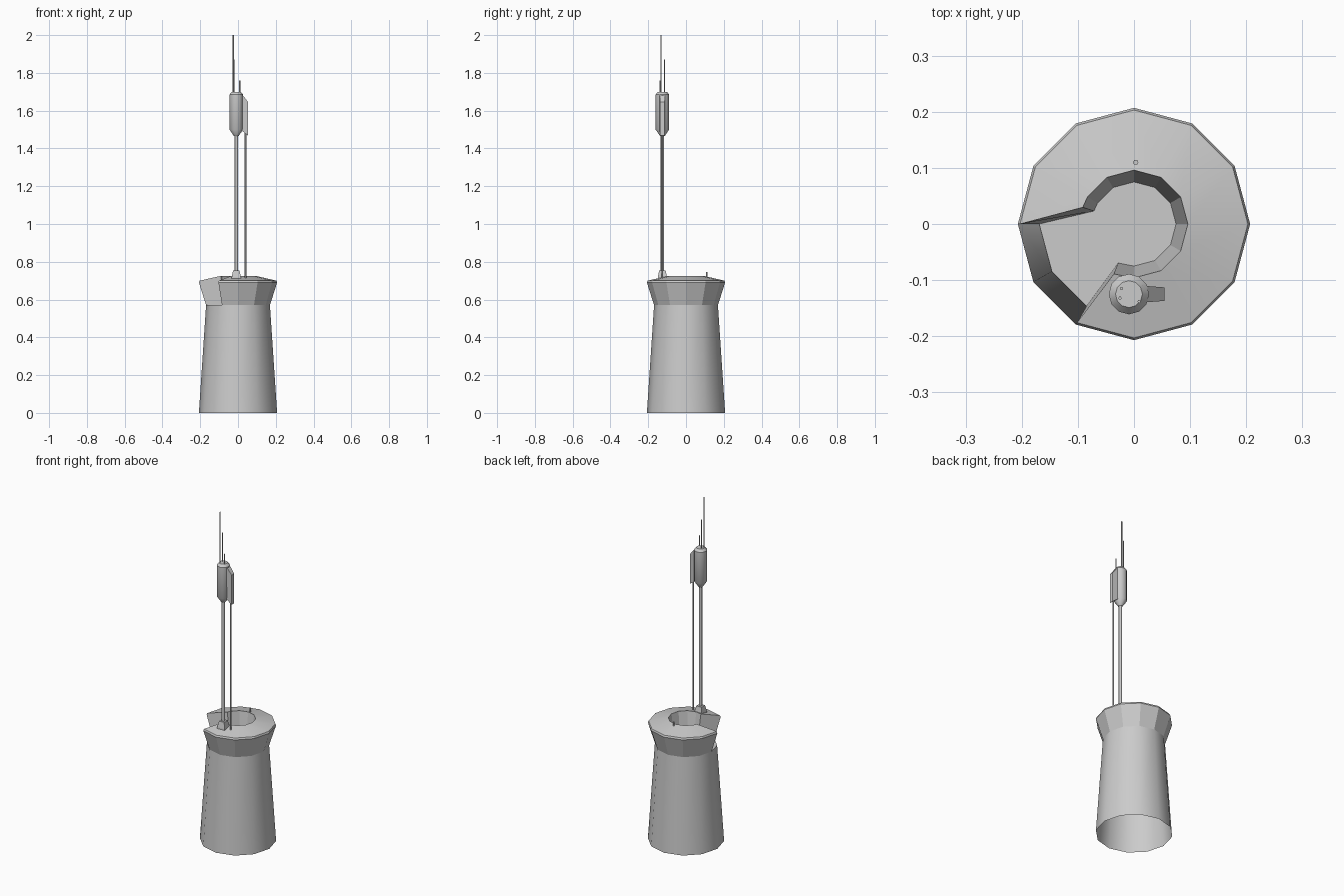
import bpy, bmesh
from math import cos, sin, radians
from mathutils import Vector

cube = bpy.data.objects.get("Cube")
if cube:
    bpy.data.objects.remove(cube, do_unlink=True)

grey = bpy.data.materials.new("light_grey")
grey.use_nodes = True
grey.diffuse_color = (0.6, 0.6, 0.6, 1)
grey.node_tree.nodes["Principled BSDF"].inputs["Base Color"].default_value = (0.6, 0.6, 0.6, 1)


def finish(name, bm, smooth=None, recalc=True):
    if recalc:
        bmesh.ops.recalc_face_normals(bm, faces=bm.faces)
    mesh = bpy.data.meshes.new(name)
    bm.to_mesh(mesh)
    bm.free()
    mesh.materials.append(grey)
    obj = bpy.data.objects.new(name, mesh)
    bpy.context.collection.objects.link(obj)
    if smooth:
        bpy.ops.object.select_all(action='DESELECT')
        obj.select_set(True)
        bpy.context.view_layer.objects.active = obj
        bpy.ops.object.shade_smooth_by_angle(angle=radians(smooth))
    return obj


def polar(r, deg, z):
    return Vector((r * cos(radians(deg)), r * sin(radians(deg)), z))


def lathe(name, profile, centre=(0, 0), sides=12, smooth=None, bottom=True, top=True, turn=0):
    """Stack of regular rings given as (radius, height)."""
    bm = bmesh.new()
    off = Vector((centre[0], centre[1], 0))
    rings = [[bm.verts.new(off + polar(r, turn + 360 * i / sides, z)) for i in range(sides)]
             for r, z in profile]
    for a, b in zip(rings, rings[1:]):
        for i in range(sides):
            j = (i + 1) % sides
            bm.faces.new((a[i], a[j], b[j], b[i]))
    if bottom:
        bm.faces.new(rings[0][::-1])
    if top:
        bm.faces.new(rings[-1])
    return finish(name, bm, smooth, recalc=False)


# Tapered tower, open underneath, closed by the deck floor
lathe("tower_body", [(0.207, 0), (0.169, 0.57)], smooth=35, bottom=False)

# Flared parapet ring with a gap on one side
bm = bmesh.new()
outer = range(180, -121, -30)
inner = [162, *range(150, -91, -30), -112]
sections = []
for o, i in zip(outer, inner):
    points = [polar(0.169, o, 0.57), polar(0.207, o, 0.69), polar(0.203, o, 0.7),
              polar(0.096, i, 0.725), polar(0.075, i, 0.57)]
    sections.append([bm.verts.new(p) for p in points])
for a, b in zip(sections, sections[1:]):
    for k in range(4):
        bm.faces.new((a[k], a[k + 1], b[k + 1], b[k]))
bm.faces.new(sections[0])
bm.faces.new(sections[-1])
finish("parapet", bm, smooth=20)

# Mast foot, poles and sensor housing
MAST = (-0.009, -0.125)
lathe("mast_foot", [(0.036, 0.7), (0.034, 0.72), (0.024, 0.755)], MAST, sides=4, turn=45)
lathe("mast_pole", [(0.009, 0.74), (0.009, 1.48)], MAST, sides=8, smooth=50)
lathe("side_pole", [(0.005, 0.7), (0.005, 1.53)], (0.04, -0.125), sides=6, smooth=65)
lathe("sensor_housing", [(0.012, 1.465), (0.036, 1.5), (0.036, 1.685), (0.024, 1.7)],
      MAST, sides=12, smooth=35)

# Fin on the side of the housing
bm = bmesh.new()
fin = [(0.012, 1.5, 0.015), (0.054, 1.468, 0.012), (0.054, 1.645, 0.012), (0.015, 1.695, 0.015)]
sides = [[bm.verts.new((x, MAST[1] + s * w, z)) for x, z, w in fin] for s in (-1, 1)]
bm.faces.new(sides[0])
bm.faces.new(sides[1])
for k in range(4):
    n = (k + 1) % 4
    bm.faces.new((sides[0][k], sides[0][n], sides[1][n], sides[1][k]))
finish("housing_fin", bm)

# Aerials and the small deck stub
for name, x, y, top, r in (("tall_aerial", -0.025, -0.132, 2.0, 0.003),
                           ("middle_aerial", -0.022, -0.115, 1.87, 0.003),
                           ("short_aerial", 0.009, -0.138, 1.76, 0.003)):
    lathe(name, [(r, 1.68), (r, top)], (x, y), sides=6, smooth=65)
lathe("deck_stub", [(0.005, 0.71), (0.005, 0.745)], (0.003, 0.11), sides=6, smooth=65)
